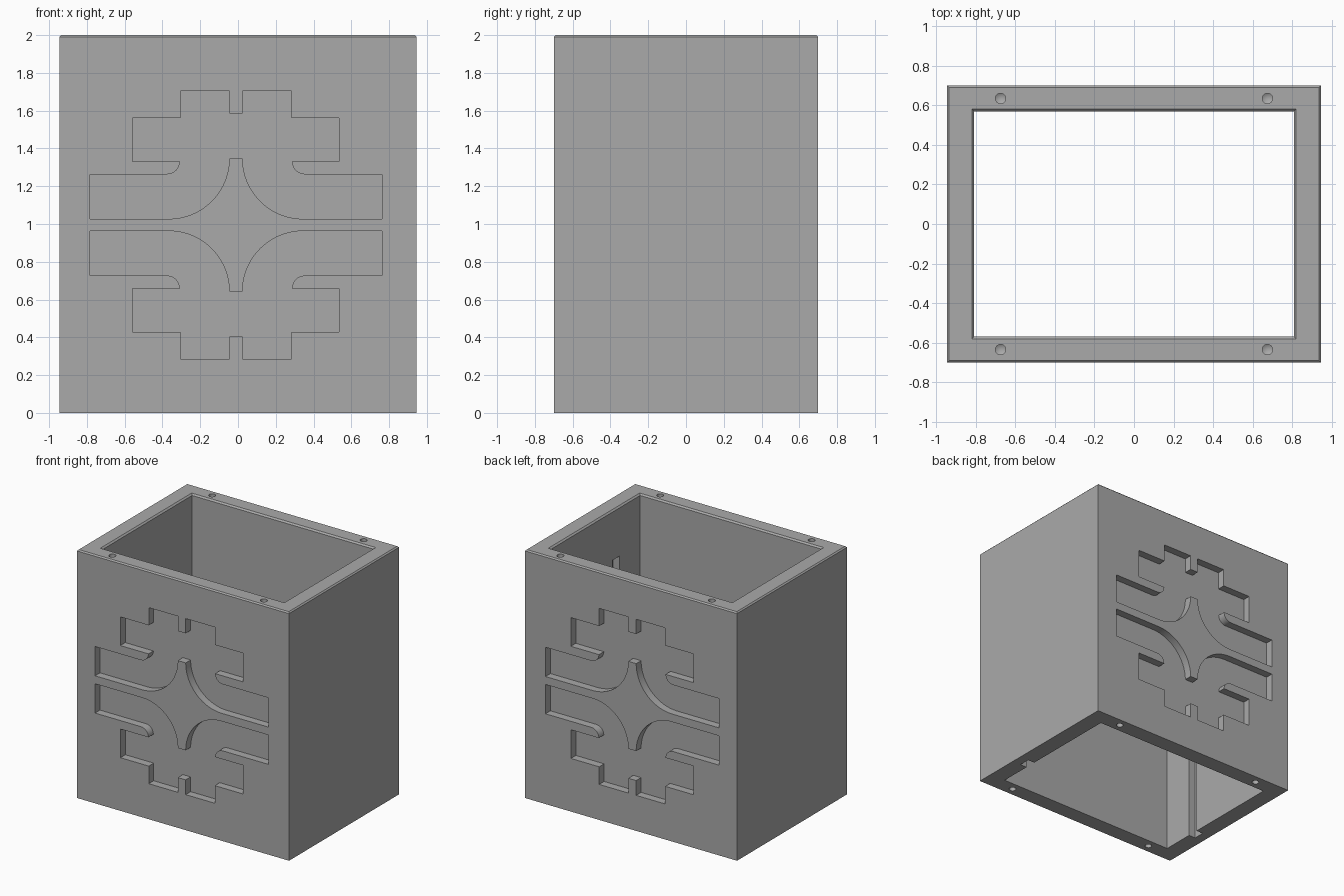
import bpy, bmesh, math

if "Cube" in bpy.data.objects:
    bpy.data.objects.remove(bpy.data.objects["Cube"])

grey = bpy.data.materials.new("plain grey")
grey.diffuse_color = (0.4, 0.4, 0.4, 1)
grey.use_nodes = True
grey.node_tree.nodes["Principled BSDF"].inputs["Base Color"].default_value = grey.diffuse_color


def finish(name, bm):
    bmesh.ops.recalc_face_normals(bm, faces=bm.faces[:])
    me = bpy.data.meshes.new(name)
    bm.to_mesh(me)
    bm.free()
    me.materials.append(grey)
    ob = bpy.data.objects.new(name, me)
    bpy.context.collection.objects.link(ob)
    return ob


def prism(name, pts, depth):
    """Solid from a closed loop of points, pushed along the depth vector."""
    bm = bmesh.new()
    f = bm.faces.new([bm.verts.new(p) for p in pts])
    ext = bmesh.ops.extrude_face_region(bm, geom=[f])["geom"]
    bmesh.ops.translate(bm, vec=depth, verts=[v for v in ext if isinstance(v, bmesh.types.BMVert)])
    return finish(name, bm)


# Square tube with bevelled top rims: stacked rectangles joined in a ring
sections = [(0.945, 0.70, 0), (0.945, 0.70, 1.99), (0.935, 0.69, 2),
            (0.82, 0.582, 2), (0.808, 0.57, 1.988), (0.808, 0.57, 0)]
bm = bmesh.new()
rings = [[bm.verts.new((sx * x, sy * y, z)) for sx, sy in ((1, 1), (-1, 1), (-1, -1), (1, -1))]
         for x, y, z in sections]
for a, b in zip(rings, rings[1:] + rings[:1]):
    for i in range(4):
        j = (i + 1) % 4
        bm.faces.new((a[i], a[j], b[j], b[i]))
body = finish("box_body", bm)

cutters = []


# Recessed ornament: right half outline, mirrored left, then flipped for the lower half
def arc(cx, cz, r, a0, a1, n):
    return [(cx + r * math.cos(math.radians(a0 + (a1 - a0) * i / n)),
             cz + r * math.sin(math.radians(a0 + (a1 - a0) * i / n))) for i in range(n + 1)]


half = [(0.035, 0.59), (0.035, 0.709), (0.294, 0.709), (0.294, 0.567), (0.547, 0.567), (0.547, 0.336)]
half += arc(0.365, 0.336, 0.068, 180, 270, 8)
half += [(0.773, 0.268), (0.773, 0.032)]
half += arc(0.355, 0.352, 0.32, 270, 180, 20)
outline = half + [(-x, z) for x, z in reversed(half)]
DEPTH = 0.063
for face, y0 in (("front", -0.75), ("back", 0.70 - DEPTH)):
    for part, s in (("upper", 1), ("lower", -1)):
        pts = [(x - 0.011, y0, 0.995 + s * z) for x, z in outline]
        cutters.append(prism(f"{face}_{part}_recess", pts, (0, DEPTH + 0.05, 0)))

# Upright grooves inside the two side walls, open at the bottom
for s in (-1, 1):
    pts = [(s * x, y, -0.1) for x, y in ((0.75, -0.31), (0.868, -0.31), (0.868, -0.22), (0.75, -0.22))]
    cutters.append(prism("side_groove", pts, (0, 0, 1.70)))


# Screw holes with pointed ends in the top and bottom rims
def screw_hole(x, y, z, inward):
    bm = bmesh.new()
    rows = [[bm.verts.new((x + 0.026 * math.cos(math.tau * i / 24),
                           y + 0.026 * math.sin(math.tau * i / 24), zz)) for i in range(24)]
            for zz in (z - inward * 0.05, z + inward * 0.2)]
    tip = bm.verts.new((x, y, z + inward * 0.216))
    bm.faces.new(rows[0])
    for i in range(24):
        j = (i + 1) % 24
        bm.faces.new((rows[0][i], rows[0][j], rows[1][j], rows[1][i]))
        bm.faces.new((rows[1][i], rows[1][j], tip))
    return finish("screw_hole", bm)


for x in (-0.675, 0.675):
    for y in (-0.635, 0.635):
        cutters += [screw_hole(x, y, 2, -1), screw_hole(x, y, 0, 1)]

# Cut everything out of the body
bpy.context.view_layer.objects.active = body
body.select_set(True)
for c in cutters:
    m = body.modifiers.new("cut", "BOOLEAN")
    m.operation = "DIFFERENCE"
    m.solver = "EXACT"
    m.object = c
    bpy.ops.object.modifier_apply(modifier=m.name)
    bpy.data.objects.remove(c)
bpy.ops.object.shade_smooth_by_angle(angle=math.radians(25))
